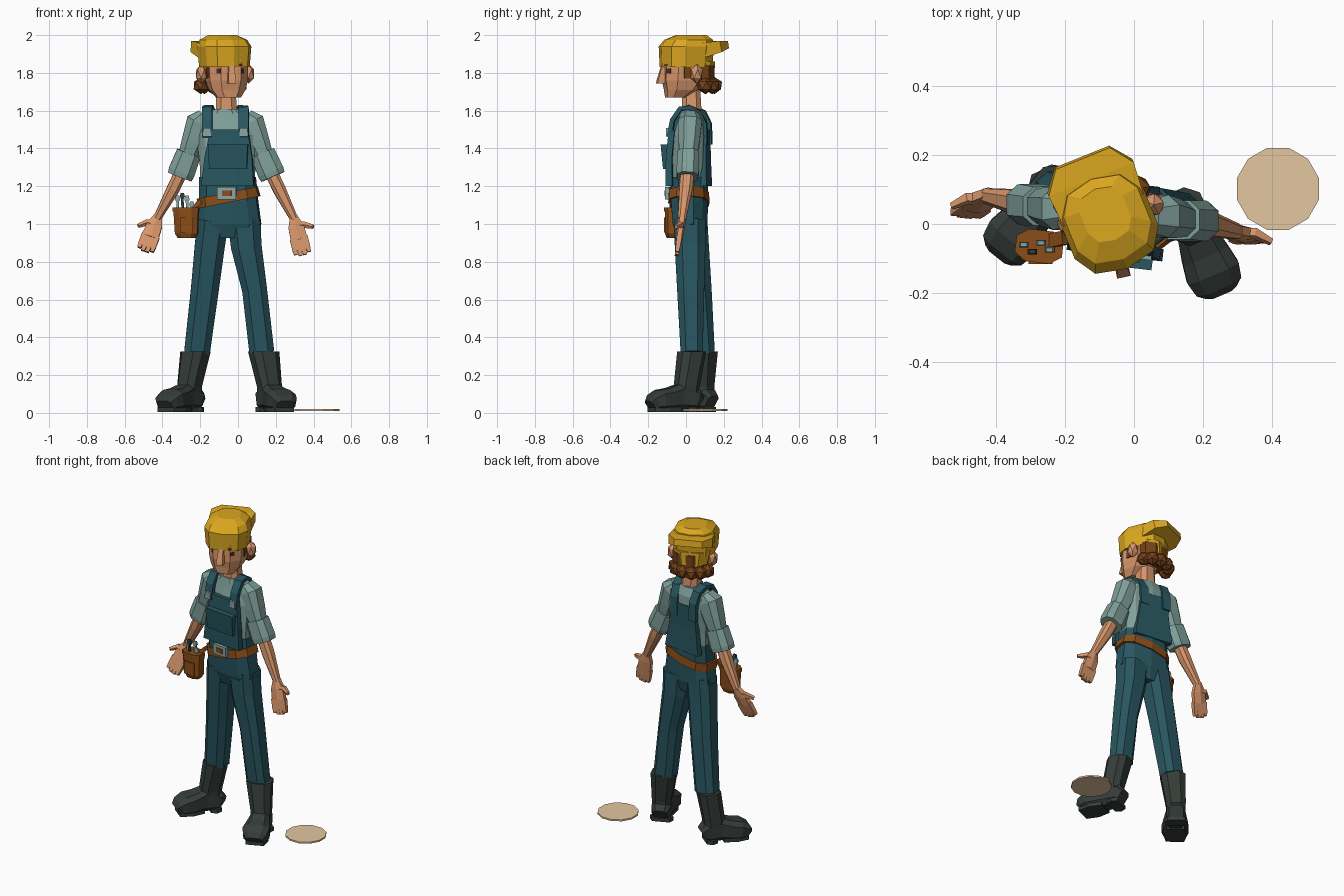
import bpy, bmesh, math
from mathutils import Vector as V, Matrix

if "Cube" in bpy.data.objects:
    bpy.data.objects.remove(bpy.data.objects["Cube"])

def mat(name, hexcol):
    def lin(i):
        c = int(hexcol[i:i + 2], 16) / 255
        return c / 12.92 if c < .04 else ((c + .055) / 1.055) ** 2.4
    m = bpy.data.materials.new(name)
    m.diffuse_color = (lin(0), lin(2), lin(4), 1)
    m.use_nodes = True
    m.node_tree.nodes["Principled BSDF"].inputs["Base Color"].default_value = m.diffuse_color
    return m

DENIM, SHIRT, SKIN = mat("denim", "285660"), mat("shirt", "7f9f99"), mat("skin", "d8966b")
CAP, BOOT, LEATHER = mat("cap_yellow", "dca820"), mat("boot_rubber", "353d39"), mat("leather", "8a4d18")
HAIR, STRAW, METAL, DARK = mat("hair", "764219"), mat("straw", "e4c7a0"), mat("metal", "87a5a6"), mat("dark_line", "4a2c1d")
I = Matrix.Identity(4)

def finish(name, bm, m):
    bmesh.ops.recalc_face_normals(bm, faces=bm.faces[:])
    me = bpy.data.meshes.new(name)
    bm.to_mesh(me)
    bm.free()
    me.materials.append(m)
    ob = bpy.data.objects.new(name, me)
    bpy.context.collection.objects.link(ob)
    return ob

def loft(name, secs, m, n=8, p=.75, side=(1, 0, 0), flat=False, M=I):
    """Skin rings (x, y, z, half_width, half_depth) along a path; p=0 with n=4 gives a box section."""
    bm = bmesh.new()
    P = [V(s[:3]) for s in secs]
    rings = []
    for i, s in enumerate(secs):
        t = V((0, 0, 1)) if flat else (P[min(i + 1, len(P) - 1)] - P[max(i - 1, 0)]).normalized()
        v = t.cross(V(side)).normalized()
        u = v.cross(t)
        ring = []
        for k in range(n):
            a = (k + .5) * 2 * math.pi / n
            c, d = math.cos(a), math.sin(a)
            c, d = math.copysign(abs(c) ** p, c), math.copysign(abs(d) ** p, d)
            ring.append(bm.verts.new(M @ (P[i] + u * c * s[3] + v * d * s[4])))
        rings.append(ring)
    for A, B in zip(rings, rings[1:]):
        for k in range(n):
            bm.faces.new((A[k], A[(k + 1) % n], B[(k + 1) % n], B[k]))
    bm.faces.new(rings[0])
    bm.faces.new(rings[-1])
    return finish(name, bm, m)

def box(name, loc, size, m, rot=0, M=I):
    bm = bmesh.new()
    bmesh.ops.create_cube(bm, size=1, matrix=M @ Matrix.Translation(loc) @ Matrix.Rotation(rot, 4, 'Z')
                          @ Matrix.Diagonal((*size, 1)))
    return finish(name, bm, m)

def ball(name, loc, size, m, M=I):
    bm = bmesh.new()
    bmesh.ops.create_icosphere(bm, subdivisions=1, radius=1,
                               matrix=M @ Matrix.Translation(loc) @ Matrix.Diagonal((*size, 1)))
    return finish(name, bm, m)

TURN = (1, -.12, 0)          # the body is turned slightly
def ty(x): return -.12 * (x + .055)

# Head, turned to the side
H = Matrix.Translation((-.062, 0, 0)) @ Matrix.Rotation(math.radians(12), 4, 'Z')
loft("head", [(0, -.055, 1.67, .066, .055), (0, -.025, 1.71, .095, .09), (0, -.008, 1.76, .109, .118),
              (0, 0, 1.88, .112, .124)], SKIN, flat=True, M=H)
loft("neck", [(-.06, .03, 1.56, .062, .058), (-.065, .028, 1.72, .054, .05)], SKIN, flat=True)
loft("nose", [(0, -.132, 1.745, .02, .026), (0, -.13, 1.765, .02, .024), (0, -.116, 1.84, .014, .015)],
     SKIN, n=4, p=0, flat=True, M=H)
box("mouth", (0, -.1, 1.72), (.06, .02, .006), DARK, M=H)
for s in (-1, 1):
    ball("ear", (s * .128, .03, 1.795), (.033, .036, .052), SKIN, H)
    box("eye", (s * .062, -.106, 1.81), (.026, .008, .024), DARK, s * .8, H)
    box("eyebrow", (s * .062, -.107, 1.842), (.045, .009, .01), HAIR, s * .8, H)
    box("sideburn", (s * .102, -.015, 1.81), (.016, .035, .08), HAIR, 0, H)

# Hair: curls around the nape
loft("back_hair", [(0, .06, 1.73, .1, .09), (0, .06, 1.84, .105, .09)], HAIR, flat=True, M=H)
for k in range(6):
    a = math.radians(-75 + k * 30)
    ball("hair_curl", (-.015 + .108 * math.sin(a), .06 + .095 * math.cos(a), 1.733), (.044, .044, .045), HAIR, H)

# Cap worn backwards with the peak tipped up
C = Matrix.Translation((-.072, 0, 0)) @ Matrix.Rotation(math.radians(22), 4, 'Z')
loft("cap_crown", [(0, 0, 1.83, .126, .136), (0, .002, 1.94, .136, .142), (0, .015, 1.975, .12, .125),
                   (0, .03, 2.0, .07, .08)], CAP, n=10, flat=True, M=C)
loft("cap_back_band", [(.005, .055, 1.775, .1, .09), (.005, .045, 1.86, .12, .1)], CAP, flat=True, M=C)
loft("cap_peak", [(0, .05, 1.92, .125, .04), (0, .145, 1.94, .133, .03), (0, .208, 1.95, .085, .02)],
     CAP, n=4, p=0, M=C)

# Shirt and overalls body
loft("shirt_body", [(-.055, .018, 1.18, .145, .092), (-.055, .018, 1.33, .15, .096), (-.06, .025, 1.47, .165, .09),
                    (-.065, .035, 1.555, .155, .075), (-.065, .03, 1.605, .085, .06)],
     SHIRT, n=10, side=TURN, flat=True)
loft("shirt_collar", [(-.063, .027, 1.585, .085, .066), (-.063, .027, 1.61, .07, .06)], SHIRT, side=TURN, flat=True)
loft("overall_hips", [(-.055, .025, .925, .13, .07), (-.05, .022, 1.0, .177, .092), (-.05, .018, 1.12, .16, .1),
                      (-.055, .018, 1.25, .152, .1)], DENIM, n=10, side=TURN, flat=True)
loft("bib", [(-.055, -.074, 1.2, .14, .018), (-.05, -.076, 1.35, .127, .016), (-.046, -.064, 1.5, .1, .016)],
     DENIM, n=4, p=0, side=TURN, flat=True)
loft("bib_pocket", [(-.052, -.094, 1.29, .1, .016), (-.052, -.1, 1.42, .106, .022)], DENIM, n=4, p=0, side=TURN, flat=True)
loft("back_panel", [(-.055, .105, 1.2, .13, .018), (-.06, .103, 1.36, .105, .016), (-.063, .103, 1.5, .09, .016)],
     DENIM, n=4, p=0, side=TURN, flat=True)
for x in (-.163, .03):
    pts = [(-.078, 1.46), (-.06, 1.55), (-.02, 1.61), (.03, 1.617), (.08, 1.592), (.11, 1.53), (.113, 1.42)]
    loft("strap", [(x + max(y, 0) * (.2 if x < -.06 else -.2), y + ty(x), z, .027, .012) for y, z in pts],
         DENIM, n=4, p=0, side=TURN)
    box("strap_buckle", (x, -.085 + ty(x), 1.485), (.042, .016, .045), METAL, -.12)

# Belt, slung lower on one side, with pouch and tools
t = V((-.2, 0, 1)).normalized() * .026
c = V((-.052, .015, 1.14))
loft("belt", [(*(c - t), .172, .11), (*(c + t), .167, .108)], LEATHER, n=10, side=(1, -.12, .2))
box("belt_buckle", (-.06, -.095, 1.163), (.1, .02, .064), METAL, -.12)
box("buckle_center", (-.06, -.104, 1.163), (.05, .012, .03), LEATHER, -.12)
loft("tool_pouch", [(-.272, -.067, .925, .048, .034), (-.272, -.067, .95, .064, .044),
                    (-.275, -.065, 1.085, .07, .046)], LEATHER, side=TURN, flat=True)
loft("pouch_rim", [(-.275, -.065, 1.065, .073, .05), (-.275, -.065, 1.088, .073, .05)], LEATHER, side=TURN, flat=True)
box("pouch_front_pocket", (-.272, -.108, .995), (.07, .016, .08), LEATHER)
loft("pouch_hanger", [(-.25, -.05, 1.07, .02, .01), (-.2, -.04, 1.12, .02, .012)], LEATHER, n=4, p=0, side=(0, 1, 0))
for x, y, h, m in ((-.315, -.06, 1.15, METAL), (-.29, -.08, 1.165, BOOT), (-.265, -.055, 1.15, METAL), (-.24, -.075, 1.12, METAL)):
    loft("tool", [(x, y, 1.02, .007, .007), (x - .005, y, h - .03, .007, .007), (x - .005, y, h - .022, .014, .008),
                  (x - .005, y, h, .009, .006)], m, n=4, p=0)

# Legs and boots
legs = [("left", [(-.132, .03, 1.02, .088, .088), (-.15, .042, .88, .084, .084), (-.176, .065, .65, .078, .075),
                  (-.217, .092, .32, .072, .064)], (-.215, .135), (-.388, -.083)),
        ("right", [(.032, .02, 1.02, .093, .09), (.044, .022, .88, .086, .086), (.088, .025, .65, .07, .076),
                   (.126, .03, .32, .07, .062)], (.14, .065), (.25, -.19))]
for label, secs, heel, toe in legs:
    loft(label + "_trouser_leg", secs, DENIM)
    h, e = V((*heel, 0)), V((*toe, 0))
    d = e - h
    side = d.cross(V((0, 0, 1)))
    x, y = secs[-1][:2]
    ankle = h + d * .24
    shift = .01 if x > 0 else -.008
    loft(label + "_boot_shaft", [(ankle.x, ankle.y, .06, .058, .066), (ankle.x, ankle.y, .14, .062, .066),
                                 (x + shift, y, .325, .08, .071)], BOOT, side=side, flat=True)
    prof = [(0, .045, .09), (.08, .06, .12), (.38, .06, .15), (.6, .074, .125), (.8, .084, .115), (.93, .074, .09), (1, .05, .06)]
    loft(label + "_boot_foot", [(*(h + d * f), .0)[:2] + (.01 + z / 2, w, z / 2) for f, w, z in prof], BOOT, p=.6, side=side)
    for f0, f1 in ((.04, .28), (.42, .97)):
        a, b = h + d * f0, h + d * f1
        loft(label + "_boot_sole", [(a.x, a.y, .018, .052, .012), (*(a.lerp(b, .5))[:2], .018, .07, .012),
                                    (b.x, b.y, .018, .055, .012)], BOOT, n=4, p=0, side=side)

# Arms: sleeve, rolled cuff, forearm and open hand
arms = [("left", -1, (-.2, .045, 1.535), (-.26, .052, 1.375), (-.308, .058, 1.25), (-.428, .082, 1.03), (-.495, .025, .85)),
        ("right", 1, (.065, .022, 1.535), (.13, .012, 1.375), (.185, .008, 1.25), (.298, -.022, 1.025), (.345, -.05, .83))]
for label, s, sh, c0, c1, wr, tip in arms:
    S, A, B, W, T = map(V, (sh, c0, c1, wr, tip))
    loft(label + "_sleeve", [(*(S + V((-s * .03, 0, .035))), .05, .05), (*S, .08, .066), (*S.lerp(A, .6), .066, .06),
                             (*A, .056, .052), (*A.lerp(B, .5), .055, .05)], SHIRT)
    loft(label + "_cuff", [(*A, .07, .06), (*A.lerp(B, .8), .075, .063), (*B, .07, .06)], SHIRT)
    loft(label + "_forearm", [(*A.lerp(B, .6), .036, .038), (*B.lerp(W, .3), .036, .037), (*W, .022, .023)], SKIN)
    d = T - W
    u = V((1, 0, 0))
    u = (u - d.normalized() * u.dot(d.normalized())).normalized()
    loft(label + "_palm", [(*(W - d * .08), .022, .021), (*(W + d * .2), .046, .022), (*(W + d * .55), .05, .019)],
         SKIN, n=6, side=u)
    for k in range(4):
        o = (k - 1.5) * .024
        q = T + u * o - d * (.05 * abs(k - 1.5))
        loft(label + "_finger", [(*(W + d * .5 + u * o), .0125, .014), (*(W + d * .78 + u * o), .0125, .012),
                                 (*q, .01, .01)], SKIN, n=4, p=0, side=u)
    th = W + V((s * .1, -.03, -.04))
    loft(label + "_thumb", [(*(W + d * .18), .02, .02), (*(W + d * .2 + u * s * .045), .018, .018), (*th, .011, .012)],
         SKIN, n=5, side=(0, 1, 0))

# Flat round plate lying beside the foot
loft("round_plate", [(.418, .102, .01, .123, .123), (.418, .102, .02, .123, .123)], STRAW, n=12, p=1, flat=True)
